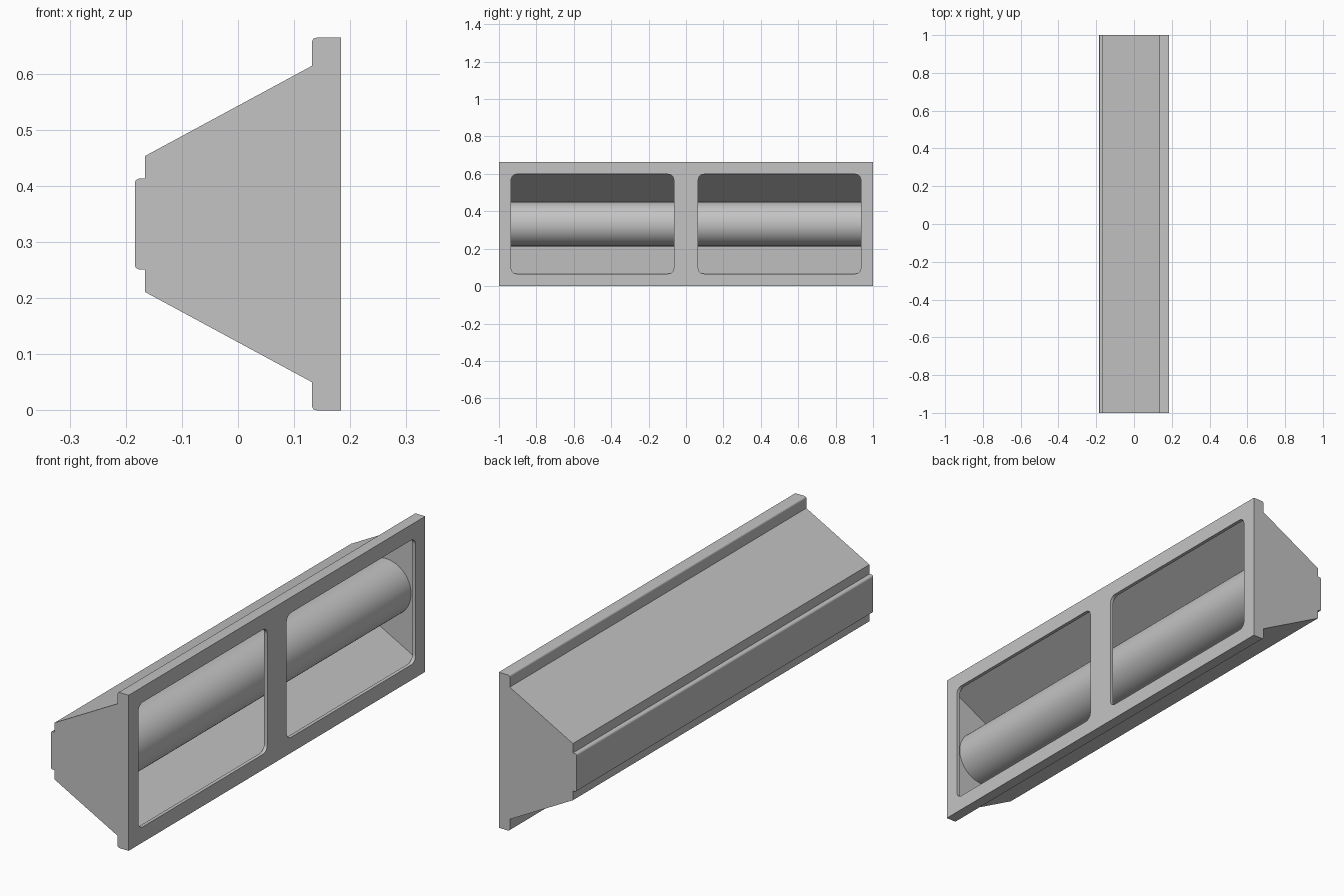
import bpy, bmesh, math
from mathutils import Vector, Matrix

cube = bpy.data.objects.get("Cube")
if cube:
    bpy.data.objects.remove(cube, do_unlink=True)

grey = bpy.data.materials.new("satin grey")
grey.use_nodes = True
COLOUR = (0.55, 0.55, 0.55, 1)
grey.diffuse_color = COLOUR
next(n for n in grey.node_tree.nodes if n.type == 'BSDF_PRINCIPLED').inputs["Base Color"].default_value = COLOUR

MID_Z = 0.332


def rounded(corners, steps=5):
    """Outline of 2D points from (u, v, radius) corners."""
    out = []
    for i, (u, v, r) in enumerate(corners):
        p = Vector((u, v))
        if r == 0:
            out.append(p)
            continue
        a = (Vector(corners[i - 1][:2]) - p).normalized() * r
        b = (Vector(corners[(i + 1) % len(corners)][:2]) - p).normalized() * r
        for k in range(steps + 1):
            t = k / steps * math.pi / 2
            out.append(p + a * (1 - math.sin(t)) + b * (1 - math.cos(t)))
    return out


def prism(name, points, direction):
    """Extrude a closed loop of 3D points along a direction."""
    bm = bmesh.new()
    face = bm.faces.new([bm.verts.new(p) for p in points])
    top = bmesh.ops.extrude_face_region(bm, geom=[face])["geom"]
    bmesh.ops.translate(bm, vec=direction, verts=[g for g in top if isinstance(g, bmesh.types.BMVert)])
    bmesh.ops.recalc_face_normals(bm, faces=bm.faces)
    return finish(name, bm)


def finish(name, bm):
    mesh = bpy.data.meshes.new(name)
    bm.to_mesh(mesh)
    bm.free()
    mesh.materials.append(grey)
    obj = bpy.data.objects.new(name, mesh)
    bpy.context.collection.objects.link(obj)
    return obj


def activate(obj):
    bpy.ops.object.select_all(action='DESELECT')
    obj.select_set(True)
    bpy.context.view_layer.objects.active = obj


def cut(target, cutter):
    cutter.hide_render = True
    activate(target)
    mod = target.modifiers.new("cut", 'BOOLEAN')
    mod.operation = 'DIFFERENCE'
    mod.solver = 'EXACT'
    mod.object = cutter
    bpy.ops.object.modifier_apply(modifier=mod.name)
    bpy.data.objects.remove(cutter, do_unlink=True)


def side_prism(name, half, half_length):
    """Prism along y from the upper half (x, height, radius) of its section."""
    section = half + [(x, -h, r) for x, h, r in reversed(half)]
    pts = [(p.x, -half_length, MID_Z + p.y) for p in rounded(section)]
    return prism(name, pts, (0, 2 * half_length, 0))


# Housing: front flange, tapered body and rear mounting strip
housing = side_prism("housing", [
    (0.184, 0.332, 0), (0.132, 0.332, 0.008), (0.132, 0.282, 0),
    (-0.166, 0.121, 0), (-0.166, 0.081, 0), (-0.184, 0.081, 0.009)], 1)

# Hollow interior, one continuous chamber
cut(housing, side_prism("chamber", [(0.169, 0.272, 0), (-0.14, 0.105, 0)], 0.97))

# Two rounded openings through the front lip
for side in (-1, 1):
    y0, y1 = sorted((side * 0.065, side * 0.935))
    z0, z1, r = MID_Z - 0.266, MID_Z + 0.266, 0.03
    loop = rounded([(y0, z0, r), (y1, z0, r), (y1, z1, r), (y0, z1, r)])
    cut(housing, prism("opening", [(0.16, p.x, p.y) for p in loop], (0.1, 0, 0)))

# Long round tube inside
bm = bmesh.new()
bmesh.ops.create_cone(bm, cap_ends=True, segments=64, radius1=0.119, radius2=0.119, depth=1.94,
                      matrix=Matrix.Translation((0.019, 0, MID_Z)) @ Matrix.Rotation(math.pi / 2, 4, 'X'))
tube = finish("inner_tube", bm)

for obj in (housing, tube):
    activate(obj)
    bpy.ops.object.shade_smooth_by_angle(angle=math.radians(30))
